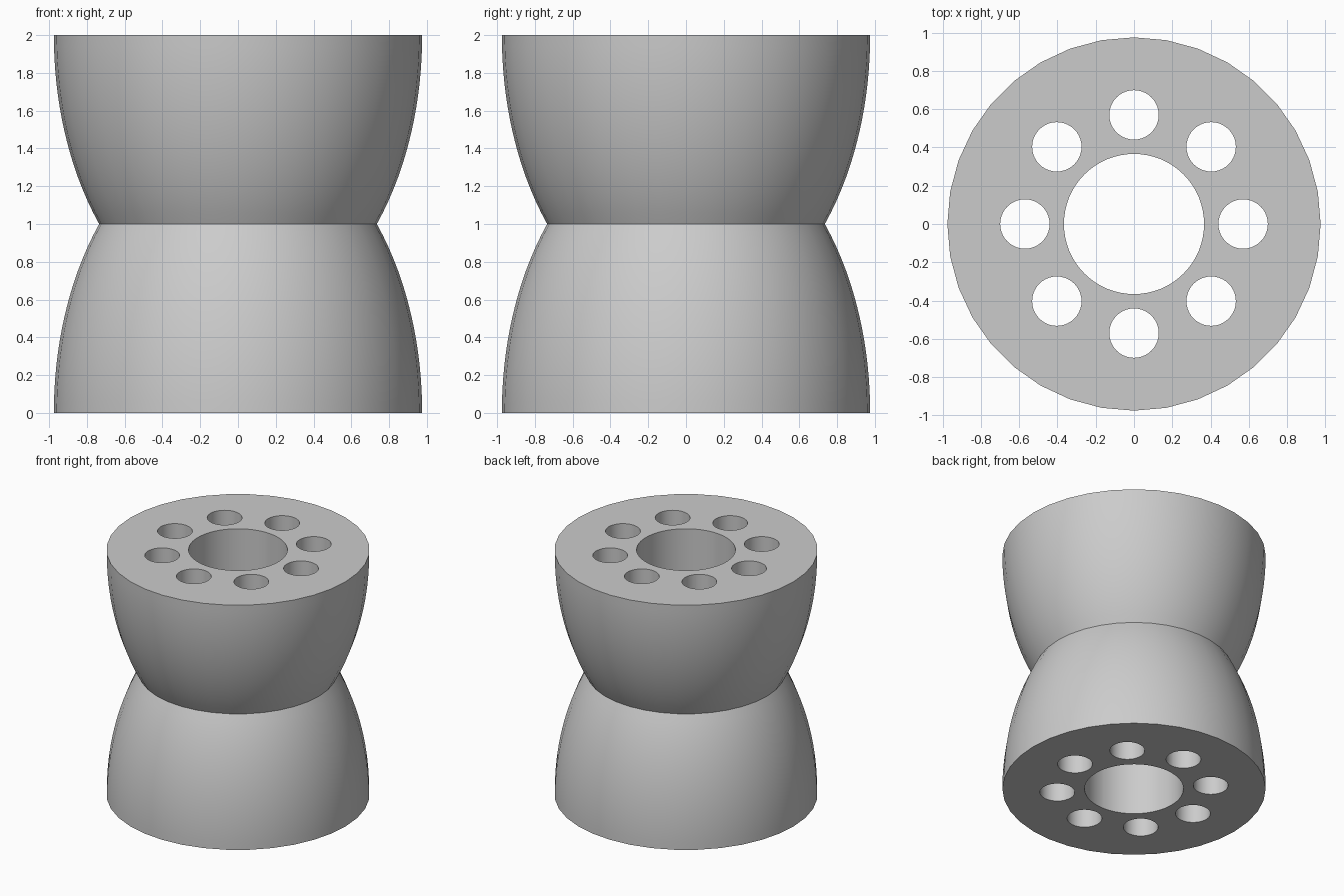
import bpy, bmesh, math

if "Cube" in bpy.data.objects:
    bpy.data.objects.remove(bpy.data.objects["Cube"])

SIDES = 36
R_END, R_NECK = 0.975, 0.735   # outer radius at the ends and at the neck
STEPS = 16                     # rings per half

grey = bpy.data.materials.new("plain grey")
grey.diffuse_color = (0.6, 0.6, 0.6, 1)
grey.use_nodes = True
grey.node_tree.nodes["Principled BSDF"].inputs["Base Color"].default_value = grey.diffuse_color


def make_object(name, bm):
    bmesh.ops.recalc_face_normals(bm, faces=bm.faces)
    mesh = bpy.data.meshes.new(name)
    bm.to_mesh(mesh)
    bm.free()
    obj = bpy.data.objects.new(name, mesh)
    bpy.context.collection.objects.link(obj)
    mesh.materials.append(grey)
    return obj


# Waisted body: elliptical bulge from each end, meeting in a sharp neck
c = 1 / math.sqrt(1 - (R_NECK / R_END) ** 2)
bm = bmesh.new()
rings = []
for i in range(2 * STEPS + 1):
    z = i / STEPS
    t = min(z, 2 - z)
    r = R_END * math.sqrt(1 - (t / c) ** 2)
    rings.append([bm.verts.new((r * math.cos(2 * math.pi * k / SIDES),
                                r * math.sin(2 * math.pi * k / SIDES), z))
                  for k in range(SIDES)])
for a, b in zip(rings, rings[1:]):
    for k in range(SIDES):
        n = (k + 1) % SIDES
        bm.faces.new((a[k], a[n], b[n], b[k]))
bm.faces.new(rings[0][::-1])
bm.faces.new(rings[-1])
body = make_object("waisted_body", bm)

# Cutters: central bore and a ring of eight through holes
bm = bmesh.new()


def add_cutter(x, y, radius, sides):
    made = bmesh.ops.create_cone(bm, cap_ends=True, segments=sides,
                                 radius1=radius, radius2=radius, depth=3)
    bmesh.ops.translate(bm, verts=made["verts"], vec=(x, y, 1))


add_cutter(0, 0, 0.366, 64)
for k in range(8):
    a = k * math.pi / 4
    add_cutter(0.57 * math.cos(a), 0.57 * math.sin(a), 0.129, 40)
cutter = make_object("hole_cutter", bm)

# Cut the holes and apply
mod = body.modifiers.new("holes", 'BOOLEAN')
mod.operation = 'DIFFERENCE'
mod.solver = 'EXACT'
mod.object = cutter
bpy.context.view_layer.objects.active = body
bpy.ops.object.select_all(action='DESELECT')
body.select_set(True)
bpy.ops.object.modifier_apply(modifier=mod.name)
bpy.data.objects.remove(cutter)

# Smooth walls, crisp rims and neck
bpy.ops.object.shade_smooth_by_angle(angle=math.radians(30))
